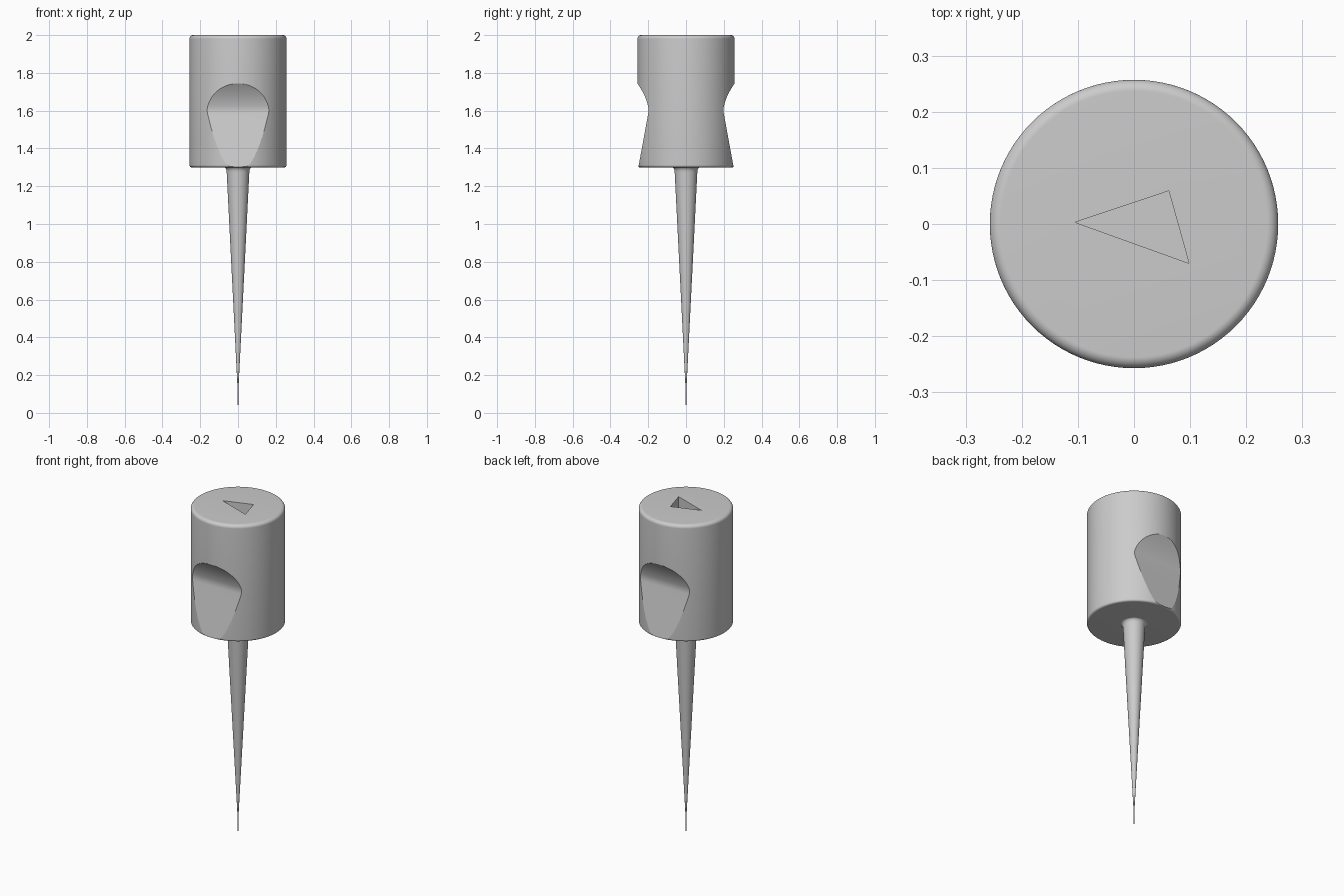
import bpy, bmesh
from math import sin, cos, pi, radians
from mathutils import Vector

cube = bpy.data.objects.get("Cube")
if cube:
    bpy.data.objects.remove(cube, do_unlink=True)

grey = bpy.data.materials.new("plain grey")
grey.use_nodes = True
grey.diffuse_color = (0.6, 0.6, 0.6, 1)
grey.node_tree.nodes["Principled BSDF"].inputs["Base Color"].default_value = (0.6, 0.6, 0.6, 1)


def finish(name, bm):
    bmesh.ops.recalc_face_normals(bm, faces=bm.faces)
    mesh = bpy.data.meshes.new(name)
    bm.to_mesh(mesh)
    bm.free()
    mesh.materials.append(grey)
    obj = bpy.data.objects.new(name, mesh)
    bpy.context.collection.objects.link(obj)
    return obj


def lathe(name, profile, sides):
    """Turn (radius, height) points about z and cap both ends."""
    bm = bmesh.new()
    rings = [[bm.verts.new((r * cos(2 * pi * i / sides), r * sin(2 * pi * i / sides), z))
              for i in range(sides)] for r, z in profile]
    for low, high in zip(rings, rings[1:]):
        for i in range(sides):
            j = (i + 1) % sides
            bm.faces.new((low[i], low[j], high[j], high[i]))
    bm.faces.new(rings[0])
    bm.faces.new(rings[-1])
    return finish(name, bm)


def prism(name, outline, direction):
    """Extrude a flat outline along a direction."""
    bm = bmesh.new()
    face = bm.faces.new([bm.verts.new(p) for p in outline])
    new = bmesh.ops.extrude_face_region(bm, geom=[face])["geom"]
    bmesh.ops.translate(bm, vec=direction,
                        verts=[v for v in new if isinstance(v, bmesh.types.BMVert)])
    return finish(name, bm)


def bezier(a, b, c, steps):
    a, b, c = Vector(a), Vector(b), Vector(c)
    return [tuple(a * (1 - t) ** 2 + b * 2 * t * (1 - t) + c * t * t)
            for t in (i / steps for i in range(steps + 1))]


def arc(cx, cz, r, start, end, steps):
    return [(cx + r * cos(radians(start + (end - start) * i / steps)),
             cz + r * sin(radians(start + (end - start) * i / steps)))
            for i in range(steps + 1)]


def select_only(obj):
    bpy.ops.object.select_all(action="DESELECT")
    obj.select_set(True)
    bpy.context.view_layer.objects.active = obj


def smooth(obj, angle):
    select_only(obj)
    bpy.ops.object.shade_smooth_by_angle(angle=radians(angle))


def cut(obj, cutter):
    cutter.hide_render = True
    mod = obj.modifiers.new("cut", "BOOLEAN")
    mod.operation = "DIFFERENCE"
    mod.solver = "EXACT"
    mod.object = cutter
    select_only(obj)
    bpy.ops.object.modifier_apply(modifier=mod.name)
    bpy.data.objects.remove(cutter, do_unlink=True)


# Round handle with softened rims
R, BOTTOM, TOP = 0.257, 1.3, 2.0
LOW, HIGH = 0.012, 0.02
handle = lathe("handle",
               arc(R - LOW, BOTTOM + LOW, LOW, -90, 0, 12)
               + arc(R - HIGH, TOP - HIGH, HIGH, 0, 90, 12), 96)

# Finger grips scooped out of the front and back
grip = ([(0.4, 1.9), (0.31, 1.82)]
        + bezier((0.258, 1.745), (0.212, 1.68), (0.2, 1.62), 12)
        + bezier((0.2, 1.62), (0.197, 1.603), (0.2, 1.585), 6)[1:]
        + [(0.256, 1.28), (0.4, 1.28)])
for side in (-1, 1):
    cut(handle, prism("grip_cutter", [(-0.4, side * y, z) for y, z in grip], (0.8, 0, 0)))

# Triangular pocket in the top
triangle = [(-0.105, 0.003), (0.098, -0.07), (0.062, 0.059)]
cut(handle, prism("pocket_cutter", [(x, y, TOP - 0.1) for x, y in triangle], (0, 0, 0.2)))
smooth(handle, 10)

# Tapered spike with a flared root
spike = lathe("spike",
              [(0.0006, 0), (0.003, 0.14), (0.0595, 1.265)]
              + bezier((0.06, 1.275), (0.061, 1.297), (0.075, 1.301), 8), 48)
smooth(spike, 30)
